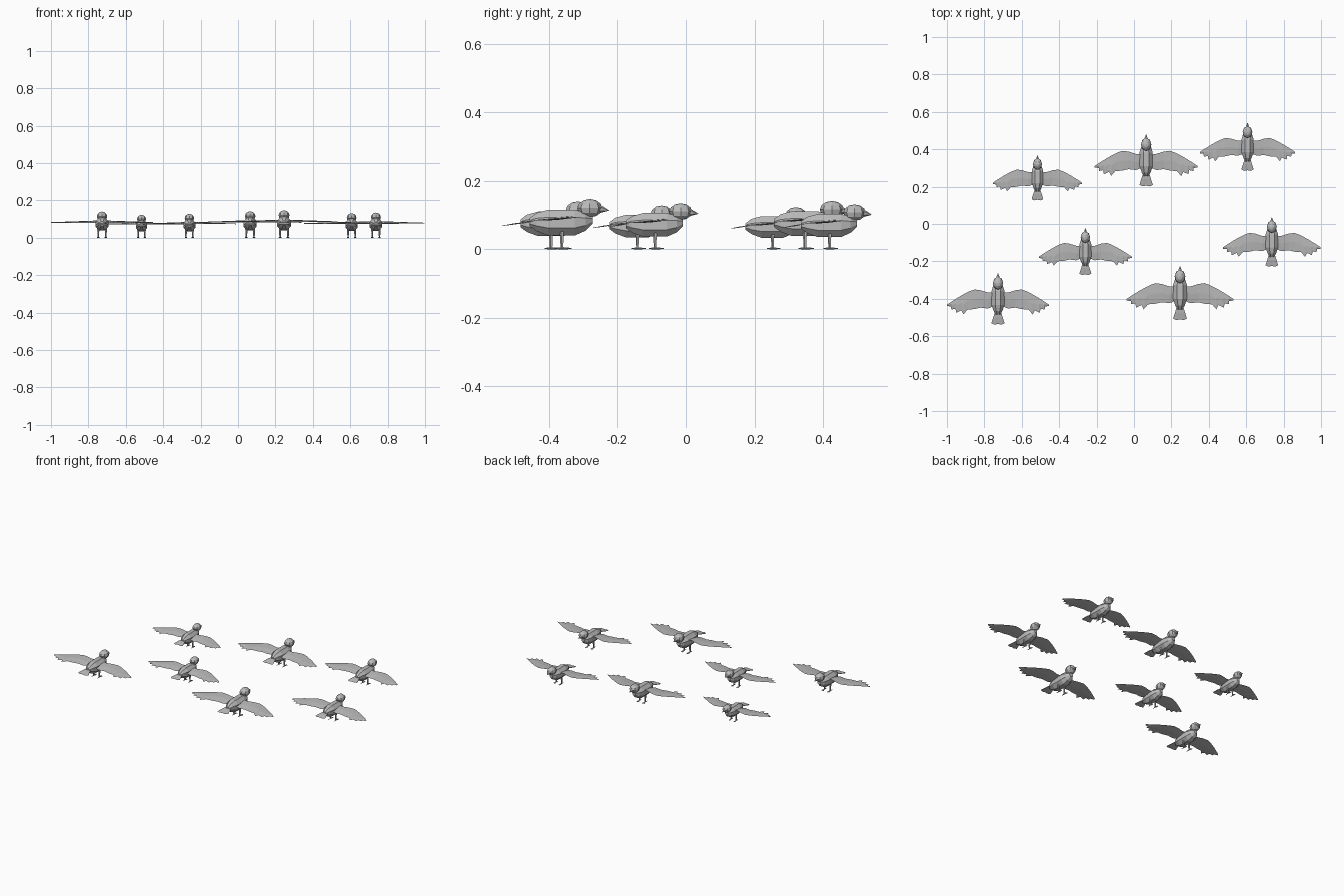
import bpy, bmesh, math
from mathutils import Vector

cube = bpy.data.objects.get("Cube")
if cube:
    bpy.data.objects.remove(cube)

grey = bpy.data.materials.new("feather_grey")
grey.use_nodes = True
colour = (0.5, 0.5, 0.5, 1)
grey.diffuse_color = colour
grey.node_tree.nodes["Principled BSDF"].inputs["Base Color"].default_value = colour


def finish(bm, name):
    bmesh.ops.recalc_face_normals(bm, faces=bm.faces)
    mesh = bpy.data.meshes.new(name)
    bm.to_mesh(mesh)
    bm.free()
    mesh.materials.append(grey)
    return mesh


def loft(bm, rings, sides=8):
    """Skin rings of (y, half width, centre z, half height) along y."""
    loops = []
    for y, w, z, h in rings:
        angles = [math.tau * (i + 0.5) / sides for i in range(sides)]
        loops.append([bm.verts.new((w * math.cos(a), y, z + h * math.sin(a))) for a in angles])
    for a, b in zip(loops, loops[1:]):
        for i in range(sides):
            j = (i + 1) % sides
            bm.faces.new((a[i], a[j], b[j], b[i]))
    bm.faces.new(loops[0])
    bm.faces.new(loops[-1])


def slab(bm, stations, thick):
    """Thin plate from (front point, back point) pairs."""
    rows = []
    for front, back in stations:
        pts = [Vector(front), Vector(back)]
        mid = (pts[0] + pts[1]) / 2 + Vector((0, 0, thick))
        low = mid - Vector((0, 0, thick * 2))
        rows.append([bm.verts.new(p) for p in (pts[0], mid, pts[1], low)])
    for a, b in zip(rows, rows[1:]):
        for i in range(4):
            j = (i + 1) % 4
            bm.faces.new((a[i], a[j], b[j], b[i]))
    bm.faces.new(rows[0])
    bm.faces.new(rows[-1])


def tube(bm, start, end, r1, r2, sides=5):
    start, end = Vector(start), Vector(end)
    d = end - start
    m = d.to_track_quat('Z', 'Y').to_matrix().to_4x4()
    m.translation = (start + end) / 2
    bmesh.ops.create_cone(bm, cap_ends=True, segments=sides, radius1=r1,
                          radius2=r2, depth=d.length, matrix=m)


# Plump body, one wingspan = 1 unit, beak tip at y = 0
bm = bmesh.new()
loft(bm, [(-0.085, 0.022, 0.148, 0.022), (-0.12, 0.05, 0.14, 0.05),
          (-0.175, 0.069, 0.135, 0.071), (-0.31, 0.069, 0.135, 0.071),
          (-0.37, 0.047, 0.138, 0.05), (-0.405, 0.024, 0.138, 0.022)])
body = finish(bm, "body")

# Head
bm = bmesh.new()
bmesh.ops.create_uvsphere(bm, u_segments=8, v_segments=6, radius=1)
for v in bm.verts:
    x, y, z = v.co
    v.co = (x * 0.051, y * 0.064 - 0.098, z * 0.047 + 0.209)
head = finish(bm, "head")

# Beak
bm = bmesh.new()
tube(bm, (0, -0.055, 0.206), (0, 0, 0.197), 0.025, 0.001, 6)
beak = finish(bm, "beak")

# Tail fan
bm = bmesh.new()
fan = [(-0.065, -0.49), (-0.035, -0.505), (0, -0.498), (0.035, -0.505), (0.065, -0.49)]
slab(bm, [((x * 0.4, -0.37, 0.146), (x, y, 0.125)) for x, y in fan], 0.003)
tail = finish(bm, "tail")

# Wing with a bent leading edge and separate feather tips behind
lead = [(0.03, -0.19), (0.1, -0.19), (0.17, -0.168), (0.23, -0.16), (0.28, -0.178),
        (0.33, -0.203), (0.36, -0.22), (0.39, -0.237), (0.41, -0.25), (0.44, -0.268),
        (0.455, -0.278), (0.5, -0.308)]
trail = [(0.03, -0.32), (0.1, -0.347), (0.17, -0.338), (0.23, -0.352), (0.3, -0.358),
         (0.34, -0.405), (0.36, -0.365), (0.41, -0.388), (0.417, -0.348), (0.458, -0.357),
         (0.46, -0.327), (0.499, -0.322)]


def wing(side):
    bm = bmesh.new()
    slab(bm, [((side * lx, ly, 0.17 - 0.036 * lx), (side * tx, ty, 0.146))
              for (lx, ly), (tx, ty) in zip(lead, trail)], 0.004)
    return finish(bm, "wing")


# Leg with slim toes
def leg(side):
    bm = bmesh.new()
    x, y = side * 0.037, -0.24
    tube(bm, (x, y, 0.004), (x, y, 0.09), 0.007, 0.012)
    for dx, dy in ((-0.012, 0.04), (0, 0.048), (0.012, 0.04), (0, -0.035)):
        tube(bm, (x, y, 0.005), (x + dx, y + dy, 0.003), 0.006, 0.003, 4)
    return finish(bm, "leg")


parts = {"body": body, "head": head, "beak": beak, "tail": tail,
         "left_wing": wing(-1), "right_wing": wing(1),
         "left_leg": leg(-1), "right_leg": leg(1)}

# Flock: x, beak y, wingspan
flock = [(-0.727, -0.263, 0.545), (-0.516, 0.368, 0.478), (-0.26, -0.022, 0.497),
         (0.065, 0.48, 0.551), (0.246, -0.225, 0.572), (0.607, 0.542, 0.51),
         (0.737, 0.036, 0.523)]
for n, (x, y, span) in enumerate(flock, 1):
    for name, mesh in parts.items():
        obj = bpy.data.objects.new(f"bird_{n}_{name}", mesh)
        obj.location = (x, y, 0)
        obj.scale = (span, span, span)
        bpy.context.collection.objects.link(obj)
